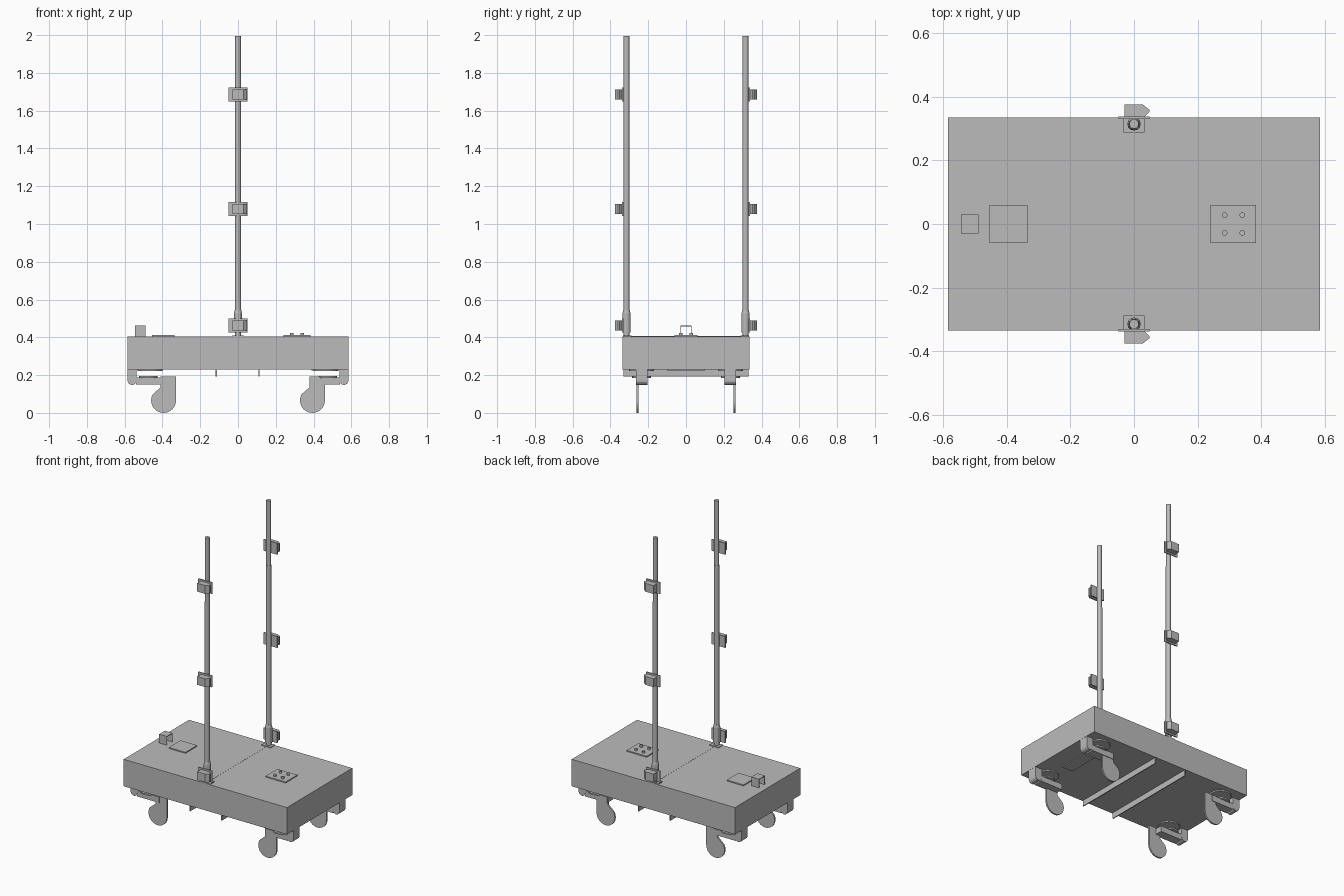
import bpy, bmesh, math

cube = bpy.data.objects.get("Cube")
if cube:
    bpy.data.objects.remove(cube, do_unlink=True)

grey = bpy.data.materials.new("plain grey")
grey.use_nodes = True
grey.diffuse_color = (0.5, 0.5, 0.5, 1)
grey.node_tree.nodes["Principled BSDF"].inputs["Base Color"].default_value = (0.5, 0.5, 0.5, 1)


def finish(name, bm):
    bmesh.ops.recalc_face_normals(bm, faces=bm.faces)
    mesh = bpy.data.meshes.new(name)
    bm.to_mesh(mesh)
    bm.free()
    mesh.materials.append(grey)
    obj = bpy.data.objects.new(name, mesh)
    bpy.context.collection.objects.link(obj)
    return obj


def box(name, xs, ys, zs):
    bm = bmesh.new()
    bmesh.ops.create_cube(bm, size=1)
    for v in bm.verts:
        for i, (a, b) in enumerate((xs, ys, zs)):
            v.co[i] = (a + b) / 2 + v.co[i] * (b - a)
    return finish(name, bm)


def prism(name, points, offset):
    """Extrude a closed 3D outline along an offset."""
    bm = bmesh.new()
    face = bm.faces.new([bm.verts.new(p) for p in points])
    new = bmesh.ops.extrude_face_region(bm, geom=[face])["geom"]
    bmesh.ops.translate(bm, vec=offset, verts=[v for v in new if isinstance(v, bmesh.types.BMVert)])
    return finish(name, bm)


def rod(name, x, y, z0, z1, r0, r1=None, sides=12):
    bm = bmesh.new()
    bmesh.ops.create_cone(bm, cap_ends=True, segments=sides, radius1=r0,
                          radius2=r0 if r1 is None else r1, depth=z1 - z0)
    bmesh.ops.translate(bm, vec=(x, y, (z0 + z1) / 2), verts=bm.verts)
    return finish(name, bm)


def arc(cx, cz, r, start, end, steps):
    for i in range(steps + 1):
        a = math.radians(start + (end - start) * i / steps)
        yield cx + r * math.cos(a), cz + r * math.sin(a)


# Deck with its centre seam
TOP, BASE = 0.41, 0.235
box("deck", (-0.586, 0.586), (-0.335, 0.335), (BASE, TOP))
box("deck_seam", (-0.002, 0.002), (-0.3, 0.3), (TOP - 0.01, TOP + 0.0008))

# Fittings on top of the deck
box("flat_plate", (-0.455, -0.335), (-0.06, 0.06), (TOP, TOP + 0.007))
box("bolt_plate", (0.24, 0.384), (-0.06, 0.06), (TOP, TOP + 0.007))
for x in (0.285, 0.341):
    for y in (-0.028, 0.028):
        rod("plate_bolt", x, y, TOP, TOP + 0.018, 0.009)
channel = [(-0.03, TOP), (-0.03, 0.467), (0.03, 0.467), (0.03, TOP),
           (0.026, TOP), (0.026, 0.463), (-0.026, 0.463), (-0.026, TOP)]
prism("open_channel", [(-0.545, y, z) for y, z in channel], (0.055, 0, 0))

# Ribs and plate under the deck
for x in (-0.115, 0.112):
    box("cross_rib", (x - 0.003, x + 0.003), (-0.33, 0.33), (0.197, BASE))
box("under_plate", (0.39, 0.47), (-0.1, 0.1), (BASE - 0.006, BASE))

# Posts with sleeves and clamps on both long sides
block = [(-0.03, 0.335), (-0.03, 0.376), (0.028, 0.376), (0.048, 0.36),
         (0.048, 0.352), (0.03, 0.335)]
for s in (-1, 1):
    y = s * 0.315
    rod("post_lower", 0, y, TOP, 1.58, 0.0165)
    rod("post_upper", 0, y, 1.58, 2.0, 0.0148)
    rod("post_sleeve", 0, y, TOP + 0.02, 0.53, 0.021)
    rod("sleeve_taper", 0, y, 0.53, 0.55, 0.021, 0.017)
    box("post_foot", (-0.033, 0.033), sorted((s * 0.288, s * 0.334)), (TOP, TOP + 0.005))
    for z in (0.467, 1.085, 1.69):
        box("clamp_plate", (-0.049, 0.049), sorted((s * 0.331, s * 0.338)), (z - 0.037, z + 0.037))
        prism("clamp_block", [(px, s * py, z - 0.027) for px, py in block], (0, 0, 0.054))

# Four casters: hanger, arm, swivel discs and a thin wheel blade
for sx in (-1, 1):
    for sy in (-1, 1):
        y = sy * 0.235
        hanger = [(-0.024, BASE), *arc(0, 0.177, 0.024, 180, 360, 8), (0.024, BASE)]
        prism("caster_hanger", [(sx * 0.561 + px, y - 0.031, pz) for px, pz in hanger], (0, 0.062, 0))
        box("caster_arm", sorted((sx * 0.38, sx * 0.54)), (y - 0.03, y + 0.03), (0.155, 0.193))
        rod("swivel_disc", sx * 0.465, y, BASE - 0.008, BASE, 0.066, sides=20)
        rod("arm_disc", sx * 0.475, y, 0.19, 0.199, 0.05, sides=20)
        blade = [(-0.016, 0.198), (-0.016, 0.14), *arc(0, 0.071, 0.066, 150, 360, 14), (0.066, 0.198)]
        prism("wheel_blade", [(sx * 0.394 + px, sy * 0.256 - 0.005, pz) for px, pz in blade], (0, 0.01, 0))

# Settle the lowest blades on the ground
low = min((o.matrix_world @ v.co).z for o in bpy.context.collection.objects
          if o.type == 'MESH' for v in o.data.vertices)
for o in bpy.context.collection.objects:
    if o.type == 'MESH' and grey.name in o.data.materials:
        o.location.z -= low
